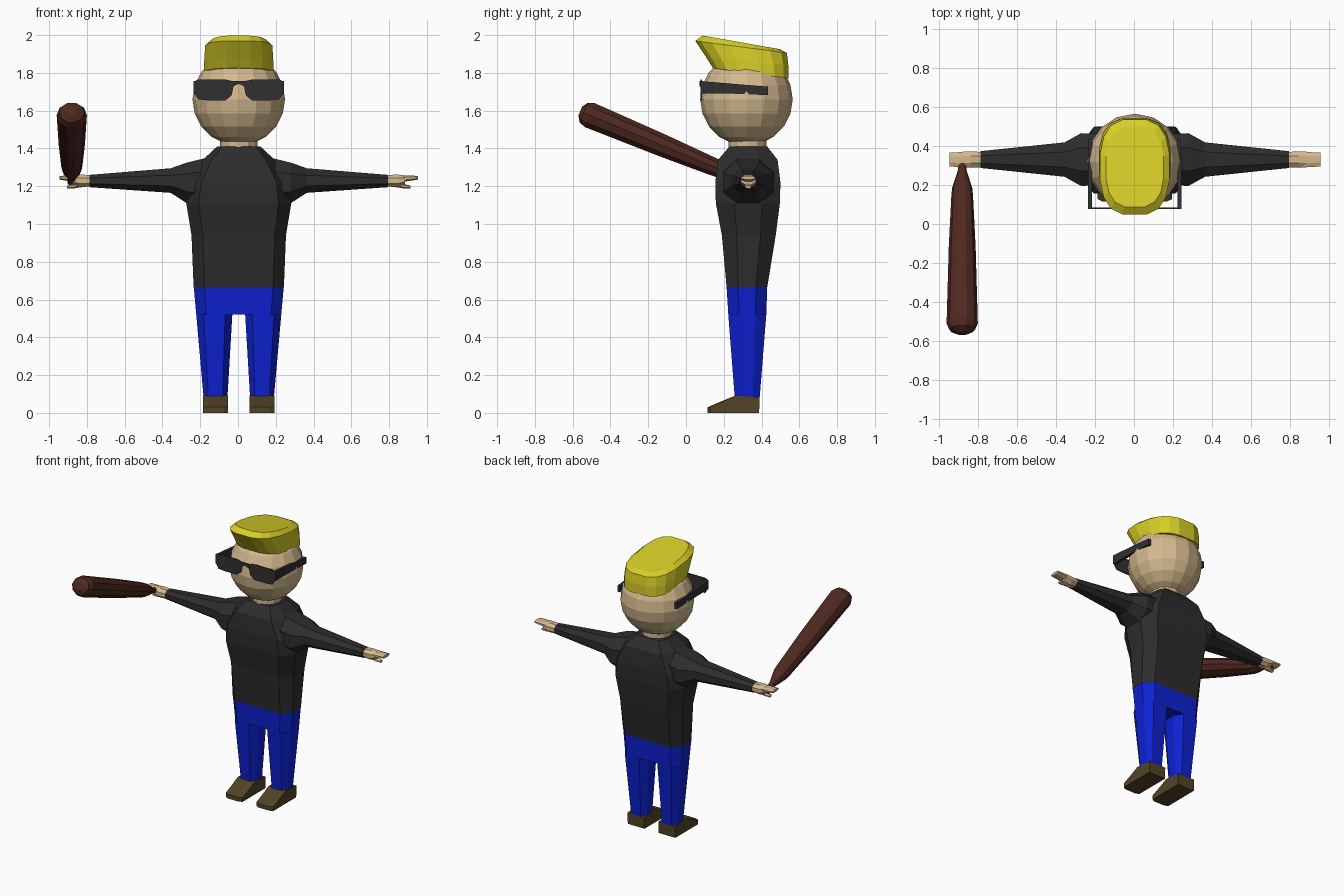
import bpy, bmesh, math
from mathutils import Vector, Matrix

if "Cube" in bpy.data.objects:
    bpy.data.objects.remove(bpy.data.objects["Cube"])

CX, CY = 0.004, 0.325          # body centre line


def material(name, r, g, b):
    m = bpy.data.materials.new(name)
    m.diffuse_color = (r, g, b, 1)
    m.use_nodes = True
    m.node_tree.nodes["Principled BSDF"].inputs["Base Color"].default_value = m.diffuse_color
    return m


SKIN = material("skin", .65, .48, .27)
SHIRT = material("charcoal shirt", .026, .026, .026)
GLASS = material("dark glasses", .03, .03, .032)
HAIR = material("yellow hair", .68, .62, .02)
PANTS = material("blue pants", .004, .015, .64)
SHOE = material("brown shoe", .085, .056, .02)
WOOD = material("dark wood", .08, .022, .015)


def finish(name, bm, mat):
    bmesh.ops.recalc_face_normals(bm, faces=bm.faces)
    me = bpy.data.meshes.new(name)
    bm.to_mesh(me)
    bm.free()
    me.materials.append(mat)
    ob = bpy.data.objects.new(name, me)
    bpy.context.collection.objects.link(ob)
    return ob


def loft(name, rings, mat, sides=(1,)):
    """Skin a stack of rings, once for each side (1 or -1 flips x)."""
    for s in sides:
        bm = bmesh.new()
        vs = [[bm.verts.new((CX + s * p[0], p[1], p[2])) for p in r] for r in rings]
        for a, b in zip(vs, vs[1:]):
            for i in range(len(a)):
                j = (i + 1) % len(a)
                bm.faces.new((a[i], a[j], b[j], b[i]))
        bm.faces.new(vs[0])
        bm.faces.new(vs[-1])
        label = name if len(sides) == 1 else name + ("_left" if s > 0 else "_right")
        finish(label, bm, mat)


def chamfered(u0, u1, v0, v1, c=.25, d=.25):
    """Eight-sided outline: a rectangle with its corners cut."""
    a, b = (u1 - u0) * c, (v1 - v0) * d
    return [(u0 + a, v0), (u1 - a, v0), (u1, v0 + b), (u1, v1 - b),
            (u1 - a, v1), (u0 + a, v1), (u0, v1 - b), (u0, v0 + b)]


def level(z, x0, x1, y0, y1, c=.12, d=.28):
    return [(u, v, z) for u, v in chamfered(x0, x1, y0, y1, c, d)]


def across(x, z0, z1, hy, c=.28):
    return [(x, u, v) for u, v in chamfered(CY + .005 - hy, CY + .005 + hy, z0, z1, c, c)]


BOTH = (1, -1)

# Head and neck
bm = bmesh.new()
bmesh.ops.create_uvsphere(bm, u_segments=16, v_segments=10, radius=.245,
                          matrix=Matrix.Translation((CX, .32, 1.66)))
finish("head", bm, SKIN)
bm = bmesh.new()
bmesh.ops.create_cone(bm, cap_ends=True, segments=12, radius1=.10, radius2=.10, depth=.12,
                      matrix=Matrix.Translation((CX, CY, 1.41)))
finish("neck", bm, SKIN)


# Flat-top hair: egg-shaped outlines tilted along y
def hair_ring(hw, y0, y1, z0, z1, n=16):
    pts = []
    for i in range(n):
        t = 2 * math.pi * (i + .5) / n
        sx, sy = math.sin(t), -math.cos(t)
        k = .5 + .5 * math.copysign(abs(sy) ** .8, sy)
        pts.append((hw * math.copysign(abs(sx) ** .65, sx), y0 + (y1 - y0) * k, z0 + (z1 - z0) * k))
    return pts


loft("hair", [hair_ring(.185, .14, .545, 1.825, 1.77), hair_ring(.185, .105, .545, 1.88, 1.84),
              hair_ring(.18, .045, .538, 1.97, 1.905), hair_ring(.15, .085, .50, 1.998, 1.925)], HAIR)

# Torso and arms of the shirt
loft("shirt_body", [level(z, -hx, hx, y0, y1) for z, hx, y0, y1 in (
    (.665, .239, .215, .43), (.94, .25, .19, .475), (1.11, .278, .158, .497),
    (1.22, .262, .155, .50), (1.34, .19, .17, .485), (1.41, .115, .23, .43))], SHIRT)
loft("sleeve", [across(.15, 1.10, 1.355, .13), across(.275, 1.11, 1.325, .135),
                across(.36, 1.165, 1.295, .088), across(.79, 1.195, 1.26, .043)], SHIRT, BOTH)

# Hands: palm, flat fingers and a lower thumb
loft("palm", [across(.77, 1.20, 1.258, .038), across(.84, 1.195, 1.262, .042),
              across(.88, 1.21, 1.257, .04)], SKIN, BOTH)
loft("fingers", [across(.86, 1.222, 1.257, .039), across(.95, 1.235, 1.255, .036)], SKIN, BOTH)
loft("thumb", [across(.83, 1.195, 1.225, .02), across(.875, 1.188, 1.212, .02),
               across(.91, 1.187, 1.203, .014)], SKIN, BOTH)

# Pants: hips and two tapering legs
loft("hips", [level(.665, -.238, .238, .215, .43), level(.52, -.225, .225, .224, .425)], PANTS)
loft("pant_leg", [level(.52, .034, .225, .224, .425, .2),
                  level(.08, .06, .186, .258, .39, .2)], PANTS, BOTH)

# Shoes: side profile swept across the foot, narrower at the edges
shoe = [(.115, 0), (.115, .03), (.18, .058), (.265, .093), (.39, .082), (.387, 0)]
loft("shoe", [[(x, y + (e if y < .2 else 0), z) for y, z in shoe]
              for x, e in ((.056, .012), (.08, 0), (.165, 0), (.19, .012))], SHOE, BOTH)

# Glasses: two thin lenses, a bridge and the side arms
lens = [(.028, 1.728), (.04, 1.758), (.075, 1.766), (.215, 1.766), (.239, 1.752),
        (.239, 1.70), (.215, 1.66), (.17, 1.655), (.07, 1.655), (.038, 1.68)]
loft("lens", [[(x, y, z) for x, z in lens] for y in (.078, .085)], GLASS, BOTH)
loft("glasses_bridge", [[(x, y, z) for x, z in ((-.04, 1.757), (.04, 1.757), (.032, 1.728),
                                               (0, 1.742), (-.032, 1.728))]
                        for y in (.072, .082)], GLASS)
loft("glasses_arm", [[(x, y, z0), (x + .02, y, z0), (x + .02, y, z1), (x, y, z1)]
                     for x, y, z0, z1 in ((.219, .078, 1.692, 1.757),
                                          (.219, .25, 1.69, 1.742),
                                          (.217, .435, 1.682, 1.727))], GLASS, BOTH)

# Wooden club: turned profile along a tilted axis through the right hand
axis = Vector((0, -.923, .385))
up = Vector((0, .385, .923))
start = Vector((-.884, .34, 1.222))
club = []
for dist, r in ((0, .024), (.07, .022), (.17, .052), (.22, .056), (.50, .069), (.92, .08),
                (.955, .066), (.975, .03)):
    club.append([start + axis * dist + Vector((r * math.cos(t), 0, 0)) + up * (r * .9 * math.sin(t))
                 for t in (2 * math.pi * i / 10 for i in range(10))])
loft("club", club, WOOD)
